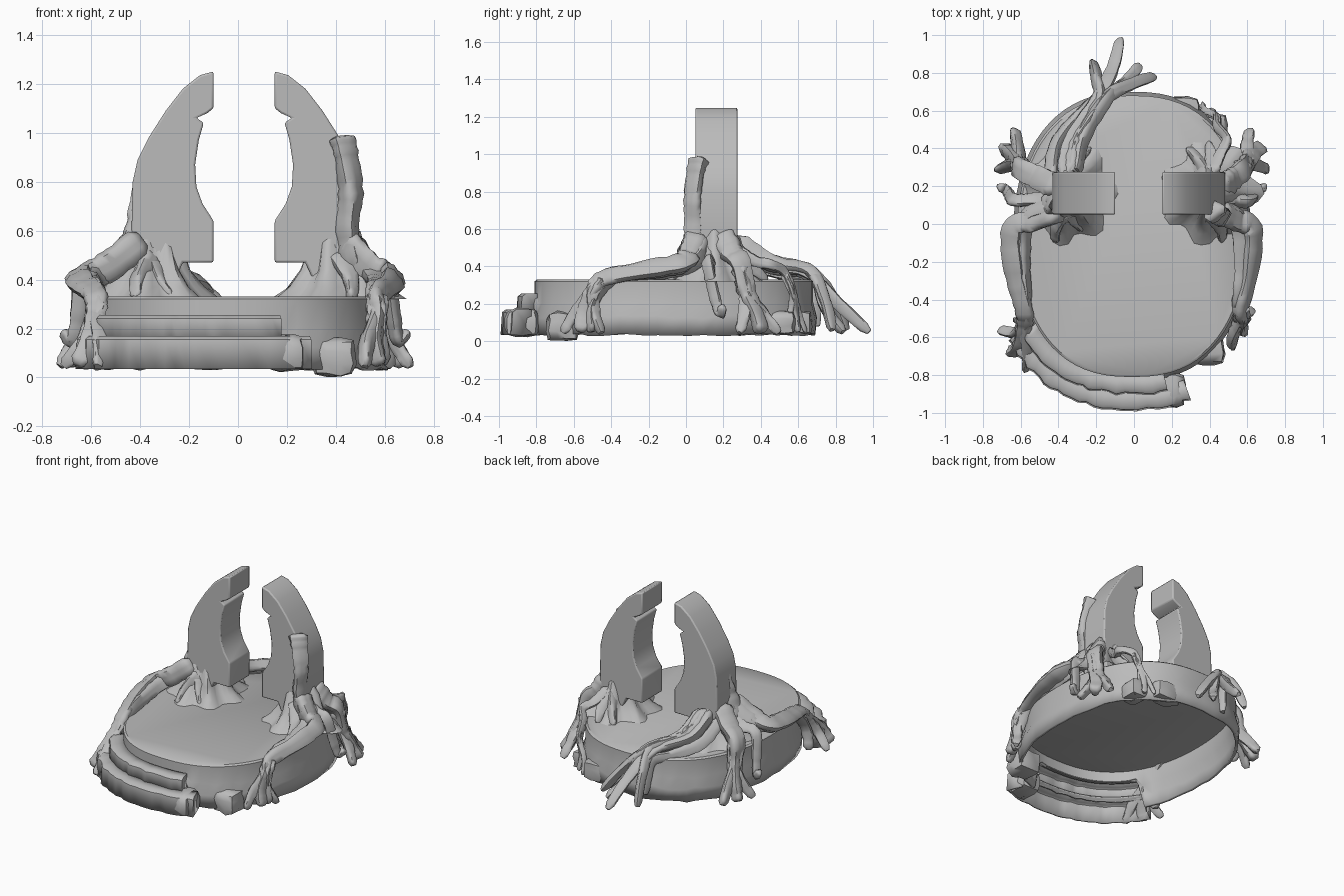
import bpy, bmesh, math, random
from mathutils import Vector

cube = bpy.data.objects.get("Cube")
if cube:
    bpy.data.objects.remove(cube)

rng = random.Random(4)
stone = bpy.data.materials.new("stone_grey")
stone.use_nodes = True
GREY = (0.5, 0.5, 0.5, 1)
stone.diffuse_color = GREY
stone.node_tree.nodes["Principled BSDF"].inputs["Base Color"].default_value = GREY
FLOOR, TOP = 0.035, 0.33


def finish(name, bm, angle=40, bevel=0, wall=0):
    bmesh.ops.recalc_face_normals(bm, faces=bm.faces[:])
    me = bpy.data.meshes.new(name)
    bm.to_mesh(me)
    bm.free()
    me.materials.append(stone)
    me.shade_smooth()
    me.set_sharp_from_angle(angle=math.radians(angle))
    ob = bpy.data.objects.new(name, me)
    bpy.context.scene.collection.objects.link(ob)
    if bevel:
        mod = ob.modifiers.new("soft_edges", "BEVEL")
        mod.width, mod.segments = bevel, 2
    if wall:
        ob.modifiers.new("wall_thickness", "SOLIDIFY").thickness = wall


def rim(deg, out=0.0, z=TOP):
    """Point on the rounded platform outline, pushed outward by a distance."""
    a = math.radians(deg)
    c, s = math.cos(a), math.sin(a)
    p = Vector((math.copysign(abs(c) ** 0.82, c) * 0.61,
                math.copysign(abs(s) ** 0.9, s) * 0.745, 0))
    p += p.normalized() * out
    return Vector((p.x - 0.01, p.y - 0.065, z))


def bridge(bm, rows, closed):
    n = len(rows[0])
    for r0, r1 in zip(rows, rows[1:]):
        for i in range(n if closed else n - 1):
            j = (i + 1) % n
            bm.faces.new((r0[i], r0[j], r1[j], r1[i]))


def tube(name, pts, r0, r1):
    """Gnarled, ridged tapering root through the given points."""
    pts = [Vector(p) for p in pts]
    ext = [pts[0] * 2 - pts[1]] + pts + [pts[-1] * 2 - pts[-2]]
    path = []
    for a, b, c, d in zip(ext, ext[1:], ext[2:], ext[3:]):
        for k in range(6):
            t = k / 6
            path.append(0.5 * (2 * b + (c - a) * t + (2 * a - 5 * b + 4 * c - d) * t * t
                               + (3 * b - a - 3 * c + d) * t ** 3))
    path.append(pts[-1])
    bm, rows, phase = bmesh.new(), [], rng.random() * 6
    side, last = None, len(path) - 1
    for i, p in enumerate(path):
        tan = (path[min(i + 1, last)] - path[max(i - 1, 0)]).normalized()
        side = tan.orthogonal() if side is None else side - tan * side.dot(tan)
        side.normalize()
        up = tan.cross(side)
        f = i / last
        r = (r0 + (r1 - r0) * f) * rng.uniform(0.92, 1.08)
        if i in (0, last):
            r *= 0.6
        row = []
        for k in range(12):
            a = math.tau * k / 12
            rr = r * (1 + 0.2 * math.sin(3 * a + phase + 3 * f))
            row.append(bm.verts.new(p + side * math.cos(a) * rr + up * math.sin(a) * rr))
        rows.append(row)
    bridge(bm, rows, True)
    bm.faces.new(rows[0])
    bm.faces.new(rows[-1])
    finish(name, bm, 60)


def root(name, start, angles, foot, reach, r, end_z=0.05, splay=9):
    """Root from a horn, along the rim at some angles, then down to splayed toes."""
    start = Vector(start)
    over = [rim(a, 0.02, 0.41 - 0.04 * i) for i, a in enumerate(angles)]
    knee = rim((angles[-1] + foot) / 2, 0.05, 0.26)
    pts = [start, start.lerp(over[0], 0.55) + Vector((0, 0, -0.02))] + over + [knee]
    tube(name, pts + [rim(foot, reach * 0.65, 0.15), rim(foot, reach, end_z)], r, r * 0.55)
    for t in (-splay, splay) if splay else ():
        tube(f"{name}_toe_{'a' if t < 0 else 'b'}",
             [over[-1], knee, rim(foot + t * 0.5, reach * 0.6, 0.15),
              rim(foot + t, reach * 0.95, 0.045)], r * 0.7, r * 0.4)


def rock(name, loc, size):
    bm = bmesh.new()
    bmesh.ops.create_cube(bm, size=2)
    bmesh.ops.subdivide_edges(bm, edges=bm.edges[:], cuts=2, use_grid_fill=True)
    for v in bm.verts:
        v.co = v.co.lerp(v.co.normalized() * 1.2, 0.5) * rng.uniform(0.9, 1.08)
        v.co = Vector([c + x * s for c, x, s in zip(loc, v.co, size)])
    finish(name, bm, 50)


# Hollow platform: flat top with an upright wall, cut short above the steps
N = 72
bm, rows = bmesh.new(), []
for out, z, wob in ((0.012, FLOOR, 0.008), (0.02, 0.13, 0.01), (0, 0.2, 0.01),
                    (0, TOP - 0.01, 0), (-0.012, TOP, 0)):
    row = []
    for i in range(N):
        a = 360 * i / N
        h = z + rng.uniform(-wob, wob)
        if 220 <= a <= 280 and z < 0.25:
            h = 0.235 + 0.1 * z
        row.append(bm.verts.new(rim(a, out, h)))
    rows.append(row)
bridge(bm, rows, True)
bm.faces.new(rows[-1])
finish("platform", bm, wall=0.02)

# Hollow curved front steps, each starting under the one above
for name, a0, a1, inner, out, z, low in (("upper_step", 216, 282, -0.015, 0.085, 0.255, 0.15),
                                         ("lower_step", 214, 290, 0.06, 0.165, 0.17, FLOOR)):
    bm, rows = bmesh.new(), []
    for i in range(25):
        a = a0 + (a1 - a0) * i / 24
        o = out + rng.uniform(-0.01, 0.01)
        rows.append([bm.verts.new(rim(a, d, h)) for d, h in
                     ((inner, z), (o - 0.02, z), (o, z - 0.015), (o + 0.008, low))])
    bridge(bm, rows, False)
    for row in (rows[0], rows[-1]):
        foot = bm.verts.new((row[0].co.x, row[0].co.y, low))
        bm.faces.new(row + [foot])
    finish(name, bm, wall=0.012)

# Rough blocks around the foot of the wall
rock("step_end_block", (0.2, -0.88, 0.1), (0.07, 0.085, 0.07))
rock("front_rock", (0.39, -0.66, 0.08), (0.085, 0.08, 0.075))
rock("back_rock", (0.25, 0.61, 0.1), (0.1, 0.06, 0.06))
rock("side_rock", (0.42, 0.5, 0.1), (0.07, 0.08, 0.06))

# Pair of curved horns, mirrored about MID, rising from ridged mounds
MID = 0.025
profile = [(0.125, 0.47), (0.125, 0.64), (0.17, 0.71), (0.195, 0.78),
           (0.2, 0.87), (0.185, 0.97), (0.165, 1.04), (0.195, 1.06), (0.15, 1.08),
           (0.125, 1.1), (0.125, 1.25), (0.18, 1.235), (0.25, 1.18), (0.32, 1.09),
           (0.39, 0.98), (0.435, 0.89), (0.455, 0.8), (0.46, 0.6), (0.44, 0.36), (0.3, 0.36),
           (0.25, 0.47)]
for label, sgn in (("left", 1), ("right", -1)):
    bm = bmesh.new()
    face = bm.faces.new([bm.verts.new((MID + sgn * x, 0.05, z)) for x, z in profile])
    ext = bmesh.ops.extrude_face_region(bm, geom=[face])
    for v in ext["geom"]:
        if isinstance(v, bmesh.types.BMVert):
            v.co.y = 0.275
    finish(label + "_horn", bm, 35, bevel=0.008)

    bm, rows = bmesh.new(), []
    for r, z in ((0.25, 0.32), (0.19, 0.37), (0.14, 0.44), (0.11, 0.55), (0.06, 0.62)):
        row = []
        for i in range(40):
            a = math.tau * i / 40
            rr = r * (1 + 0.13 * math.sin(7 * a + z * 4) + rng.uniform(-0.04, 0.04))
            row.append(bm.verts.new((MID + sgn * 0.375 + rr * math.cos(a),
                                     0.16 + rr * 1.05 * math.sin(a), z)))
        rows.append(row)
    bridge(bm, rows, True)
    bm.faces.new(rows[-1])
    finish(label + "_mound", bm, 50)

    # Roots draped over the sides, given as angles from the horn's own side
    ang = (lambda d: d) if sgn > 0 else (lambda d: 180 - d)
    x = MID + sgn * 0.42
    front_foot, front_reach = (-34, 0.09) if sgn > 0 else (-38, 0.2)
    for part, y, z, along, foot, reach, r, end_z, splay in (
            ("front_root", 0.06, 0.56, (2, -12, -27), front_foot, front_reach, 0.06, 0.05, 9),
            ("hanging_root", 0.13, 0.5, (12,), 15, 0.12, 0.04, 0.19, 0),
            ("side_root", 0.19, 0.57, (25,), 28, 0.16, 0.065, 0.05, 8)):
        root(f"{label}_{part}", (x, y, z), [ang(a) for a in along], ang(foot),
             reach, r, end_z, splay)
    # Second strand lying inside the front root
    tube(f"{label}_front_strand", [(x, 0.1, 0.54), rim(ang(6), -0.05, 0.42),
         rim(ang(-10), -0.02, 0.37), rim(ang(-24), 0, 0.34),
         rim(ang(-31), 0.05, 0.2), rim(ang(-30), 0.07, 0.05)], 0.05, 0.03)
    for i, (dx, dy) in enumerate(((-0.16, 0.24), (-0.12, -0.19), (0.02, -0.25), (-0.05, 0.27))):
        tube(f"{label}_short_root_{i}", [(x - sgn * 0.04, 0.16 + dy * 0.35, 0.5),
             (x + sgn * dx * 0.6, 0.16 + dy * 0.7, 0.4),
             (x + sgn * dx, 0.16 + dy, 0.325)], 0.045, 0.02)

# Vine climbing the left horn, and a shorter one on the right horn
tube("left_climbing_vine", [(0.415, 0.08, 0.98), (0.435, 0.06, 0.9), (0.46, 0.04, 0.75),
                            (0.45, 0.04, 0.6), (0.48, 0.03, 0.44)], 0.055, 0.04)
tube("right_climbing_vine", [(-0.39, 0.15, 0.86), (-0.4, 0.12, 0.72),
                             (-0.41, 0.1, 0.6), (-0.46, 0.1, 0.45)], 0.025, 0.06)

# Long back root with splayed ends, and thin roots along the rear rim
back = [(-0.37, 0.25, 0.54), (-0.33, 0.43, 0.42), (-0.2, 0.64, 0.37)]
for i, (ends, r) in enumerate(((((-0.11, 0.82, 0.2), (-0.07, 0.98, 0.05)), 0.05),
                               (((-0.2, 0.78, 0.24), (-0.22, 0.86, 0.06)), 0.05),
                               (((-0.01, 0.74, 0.22), (0.11, 0.78, 0.06)), 0.045),
                               (((-0.06, 0.74, 0.18), (0.03, 0.84, 0.05)), 0.04))):
    lift = Vector((0.02 * i, 0.01 * i, 0))
    tube(f"back_root_{i}", [Vector(p) + lift for p in back] + list(ends), r, 0.025)
tube("back_side_strand", [(-0.44, 0.24, 0.5), (-0.41, 0.42, 0.39), (-0.29, 0.58, 0.34),
                          (-0.2, 0.67, 0.3), (-0.17, 0.7, 0.08)], 0.04, 0.025)
root("rear_rim_root", (0.42, 0.27, 0.5), (40, 48), 54, 0.06, 0.03, splay=6)
